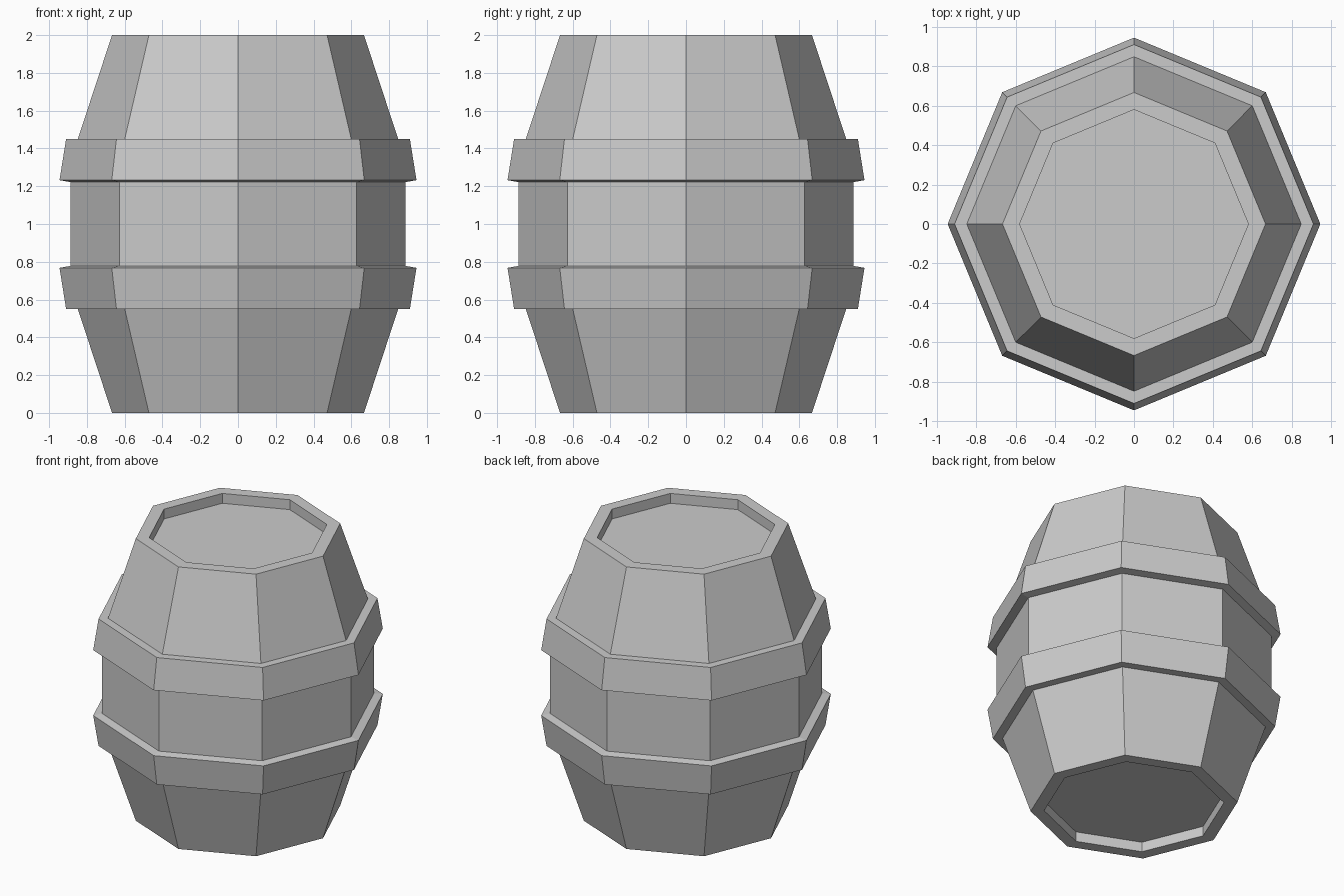
import bpy, bmesh
from math import cos, sin, tau

if "Cube" in bpy.data.objects:
    bpy.data.objects.remove(bpy.data.objects["Cube"])

SIDES = 8


def lathe(name, profile):
    """Revolve (radius, z) points into a faceted closed solid with flat ends."""
    bm = bmesh.new()
    rings = [[bm.verts.new((r * cos(tau * i / SIDES), r * sin(tau * i / SIDES), z))
              for i in range(SIDES)] for r, z in profile]
    for a, b in zip(rings, rings[1:]):
        for i in range(SIDES):
            j = (i + 1) % SIDES
            bm.faces.new((a[i], a[j], b[j], b[i]))
    bm.faces.new(rings[0][::-1])
    bm.faces.new(rings[-1])
    bmesh.ops.recalc_face_normals(bm, faces=bm.faces)
    mesh = bpy.data.meshes.new(name)
    bm.to_mesh(mesh)
    bm.free()
    obj = bpy.data.objects.new(name, mesh)
    bpy.context.collection.objects.link(obj)
    return obj


# Lower half: recessed lid, rim, tapered staves, hoop, waist
lower = [(0.58, 0.07), (0.58, 0.0), (0.667, 0.0), (0.848, 0.55),
         (0.91, 0.55), (0.945, 0.768), (0.887, 0.778)]
# Upper half is the same profile mirrored about mid height
upper = [(r, 2 - z) for r, z in reversed(lower)]
lathe("barrel", lower + upper)
